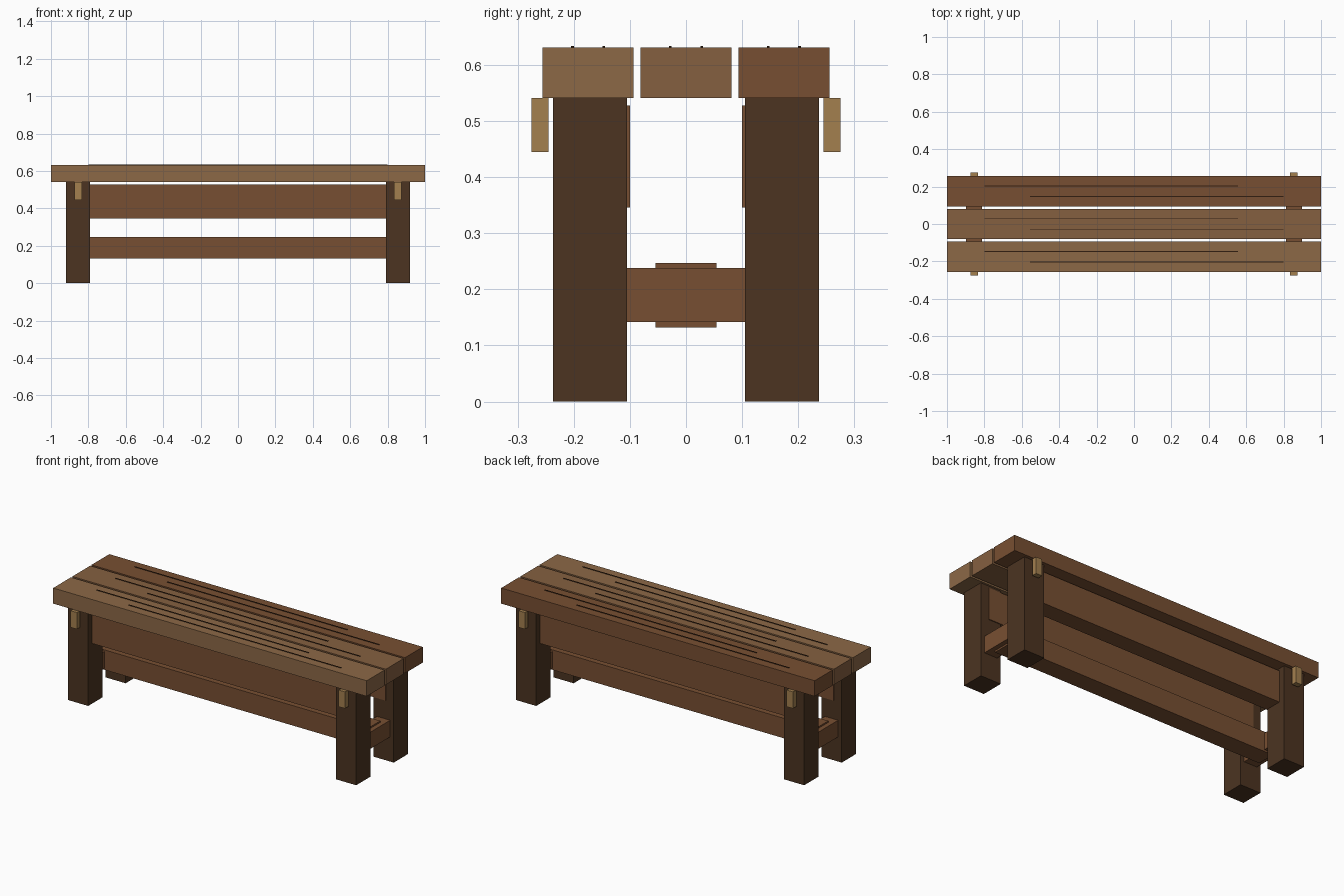
import bpy

if "Cube" in bpy.data.objects:
    bpy.data.objects.remove(bpy.data.objects["Cube"])


def material(name, r, g, b):
    m = bpy.data.materials.new(name)
    m.diffuse_color = [(c / 255) ** 2.2 for c in (r, g, b)] + [1]
    m.use_nodes = True
    m.node_tree.nodes["Principled BSDF"].inputs["Base Color"].default_value = m.diffuse_color
    return m


def box(name, x, y, z, mat):
    """Box from (min, max) ranges on each axis."""
    rng = (x, y, z)
    bpy.ops.mesh.primitive_cube_add(size=1, location=[(a + b) / 2 for a, b in rng])
    o = bpy.context.object
    o.name = name
    o.scale = [abs(b - a) for a, b in rng]
    bpy.ops.object.transform_apply(location=False, rotation=False, scale=True)
    o.data.materials.append(mat)
    return o


dark = material("dark_wood", 77, 55, 38)
brown = material("brown_wood", 119, 80, 53)
pale = material("peg_wood", 162, 127, 80)
groove = material("grain_wood", 52, 35, 23)
planks = [("front", material("light_plank", 139, 104, 72)),
          ("middle", material("mid_plank", 132, 96, 66)),
          ("back", brown)]

# Seat planks, each with two staggered raised grain lines
for i, (label, mat) in enumerate(planks):
    y = (i - 1) * 0.1745
    box(f"{label}_seat_plank", (-1, 1), (y - 0.081, y + 0.081), (0.541, 0.631), mat)
    for s in (-1, 1):
        gy = y + s * 0.028
        x = (-0.8, 0.555) if s > 0 else (-0.555, 0.8)
        box(f"{label}_grain_line", x, (gy - 0.0025, gy + 0.0025), (0.629, 0.634), groove)

# Long aprons under the seat, front and back
for s, label in ((-1, "front"), (1, "back")):
    box(f"{label}_apron", (-0.87, 0.87), (s * 0.1, s * 0.2), (0.346, 0.528), brown)

    # Legs and pegs at each corner
    for t, side in ((-1, "left"), (1, "right")):
        box(f"{label}_{side}_leg", (t * 0.79, t * 0.92), (s * 0.105, s * 0.237), (0, 0.541), dark)
        box(f"{label}_{side}_peg", (t * 0.835, t * 0.875), (s * 0.245, s * 0.275), (0.445, 0.541), pale)

# Cross rails joining each leg pair
for t, side in ((-1, "left"), (1, "right")):
    box(f"{side}_cross_rail", (t * 0.813, t * 0.897), (-0.11, 0.11), (0.142, 0.238), brown)

# Central long stretcher
box("long_stretcher", (-0.87, 0.87), (-0.054, 0.054), (0.132, 0.247), brown)
